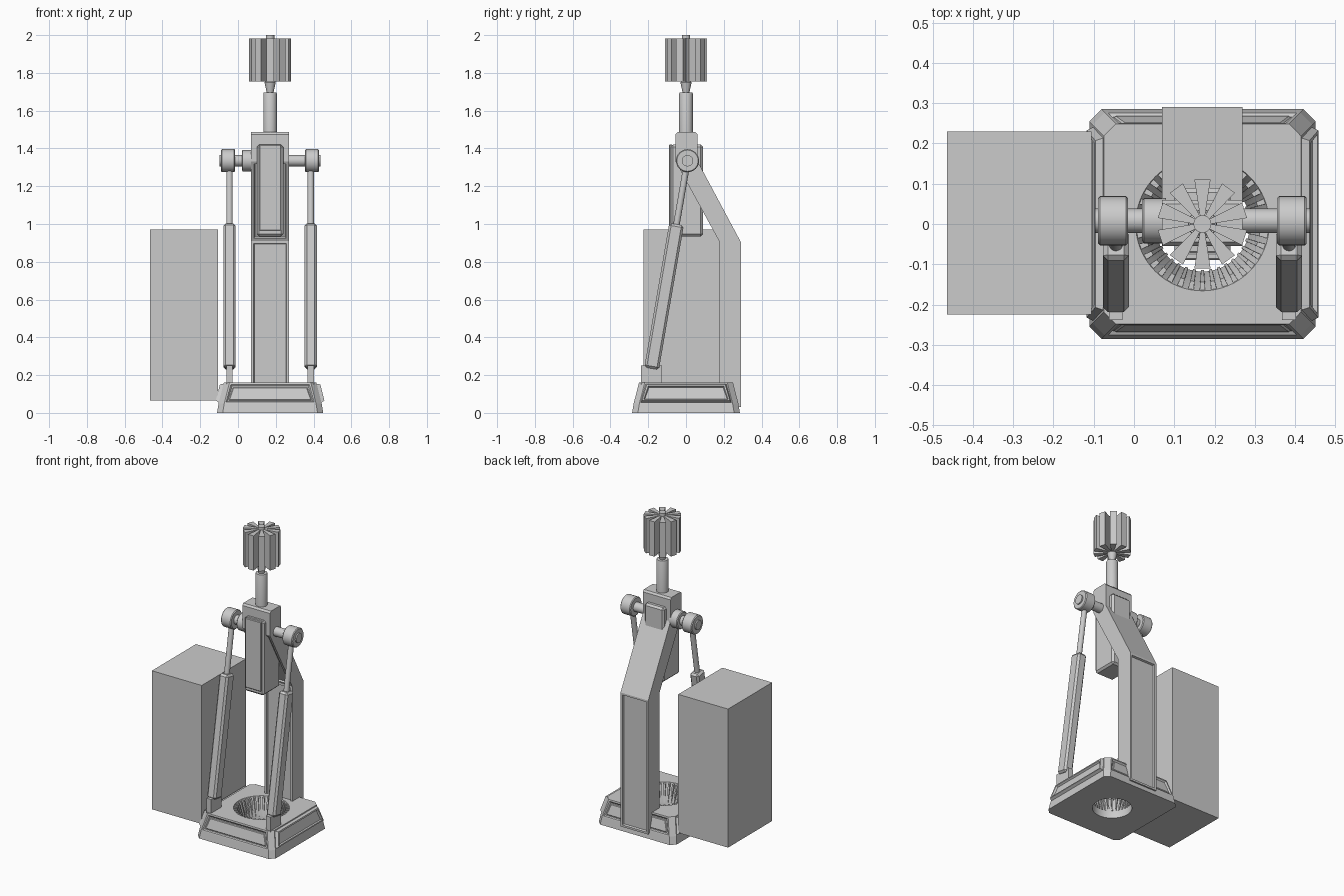
import bpy, bmesh, math
from mathutils import Vector, Matrix

if "Cube" in bpy.data.objects:
    bpy.data.objects.remove(bpy.data.objects["Cube"])

CX = 0.17  # machine centre line in x
grey = bpy.data.materials.new("light grey")
grey.diffuse_color = (0.6, 0.6, 0.6, 1)
grey.use_nodes = True
grey.node_tree.nodes["Principled BSDF"].inputs["Base Color"].default_value = grey.diffuse_color


def finish(name, bm, smooth=False):
    bmesh.ops.recalc_face_normals(bm, faces=bm.faces[:])
    me = bpy.data.meshes.new(name)
    bm.to_mesh(me)
    bm.free()
    ob = bpy.data.objects.new(name, me)
    bpy.context.collection.objects.link(ob)
    me.materials.append(grey)
    if smooth:
        bpy.ops.object.select_all(action='DESELECT')
        ob.select_set(True)
        bpy.context.view_layer.objects.active = ob
        bpy.ops.object.shade_smooth_by_angle(angle=math.radians(35))
    return ob


def box(name, lo, hi, bevel=0.0, matrix=None):
    lo, hi = Vector(lo), Vector(hi)
    bm = bmesh.new()
    bmesh.ops.create_cube(bm, size=1)
    for v in bm.verts:
        v.co = Vector(((hi[i] + lo[i]) / 2 + v.co[i] * (hi[i] - lo[i])) for i in range(3))
    if bevel:
        bmesh.ops.bevel(bm, geom=bm.edges[:], offset=bevel, segments=1, affect='EDGES')
    if matrix:
        bm.transform(matrix)
    return finish(name, bm)


def rod(name, a, b, profile, sides=32):
    """Turned part from a to b; profile is (distance along axis, radius) pairs."""
    a, b = Vector(a), Vector(b)
    rot = (b - a).to_track_quat('Z', 'Y').to_matrix().to_4x4()
    bm = bmesh.new()
    rings = [[bm.verts.new((r * math.cos(2 * math.pi * i / sides),
                            r * math.sin(2 * math.pi * i / sides), d))
              for i in range(sides)] for d, r in profile]
    for p, q in zip(rings, rings[1:]):
        for i in range(sides):
            j = (i + 1) % sides
            bm.faces.new((p[i], p[j], q[j], q[i]))
    bm.faces.new(rings[0])
    bm.faces.new(rings[-1])
    bm.transform(Matrix.Translation(a) @ rot)
    return finish(name, bm, True)


def inset(bm, faces, steps):
    for t, d in steps:
        bmesh.ops.inset_individual(bm, faces=faces, thickness=t, depth=d)


# base: chamfered tapering block with framed panels
bm = bmesh.new()
rings = []
for z, h, c in ((0, 0.281, 0.03), (0.05, 0.273, 0.03), (0.16, 0.245, 0.03)):
    k = h - c
    pts = [(h, -k), (h, k), (k, h), (-k, h), (-h, k), (-h, -k), (-k, -h), (k, -h)]
    rings.append([bm.verts.new((CX + x, y * 1.015, z)) for x, y in pts])
for p, q in zip(rings, rings[1:]):
    for i in range(8):
        bm.faces.new((p[i], p[(i + 1) % 8], q[(i + 1) % 8], q[i]))
bm.faces.new(rings[0])
bm.faces.new(rings[-1])
bmesh.ops.recalc_face_normals(bm, faces=bm.faces[:])
bm.normal_update()
upper = [f for f in bm.faces if 0.06 < f.calc_center_median().z < 0.15]
side = [f for f in upper if abs(f.normal.x) > 0.9]
front = [f for f in upper if abs(f.normal.y) > 0.9]
inset(bm, side, ((0.008, 0), (0.01, 0.018), (0.012, 0), (0.006, -0.012)))
inset(bm, front, ((0.012, 0), (0.01, -0.008), (0.008, 0), (0.006, 0.004)))
base = finish("base", bm)

# round opening through the base
cutter = rod("opening_cutter", (CX, 0, -0.05), (CX, 0, 0.2),
             ((0, 0.118), (0.1, 0.118), (0.21, 0.166), (0.25, 0.166)), 64)
cutter.hide_render = True
mod = base.modifiers.new("opening", 'BOOLEAN')
mod.operation = 'DIFFERENCE'
mod.object = cutter
bpy.context.view_layer.objects.active = base
bpy.ops.object.modifier_apply(modifier="opening")
bpy.data.objects.remove(cutter)

# ring of slanted teeth lining the opening
bm = bmesh.new()
N = 36
for i in range(N):
    m = Matrix.Translation((CX, 0, 0)) @ Matrix.Rotation(2 * math.pi * i / N, 4, 'Z')
    rows = []
    for z, r_in, r_out, w in ((0.05, 0.114, 0.125, 0.005), (0.156, 0.144, 0.17, 0.0075)):
        rows.append([bm.verts.new(m @ Vector(p)) for p in
                     ((r_in, -w * 0.7, z), (r_out, -w, z), (r_out, w, z), (r_in, w * 0.7, z))])
    p, q = rows
    bm.faces.new(p)
    bm.faces.new(q)
    for k in range(4):
        bm.faces.new((p[k], p[(k + 1) % 4], q[(k + 1) % 4], q[k]))
finish("ring_teeth", bm)

# bent column with head, recessed panels front and back
prof = [(0.29, 0.03), (0.29, 0.905), (0.06, 1.335), (0.06, 1.475), (0.05, 1.487),
        (-0.045, 1.487), (-0.055, 1.475), (-0.055, 1.33), (0.175, 0.91), (0.175, 0.03)]
bm = bmesh.new()
f = bm.faces.new([bm.verts.new((0.07, y, z)) for y, z in prof])
ext = bmesh.ops.extrude_face_region(bm, geom=[f])
for v in ext['geom']:
    if isinstance(v, bmesh.types.BMVert):
        v.co.x = 0.27
bmesh.ops.recalc_face_normals(bm, faces=bm.faces[:])
bm.normal_update()
tall = [f for f in bm.faces if abs(f.normal.y) > 0.95 and f.calc_center_median().z < 0.9]
inset(bm, tall, ((0.018, 0), (0.006, -0.012)))
slope = [f for f in bm.faces if f.normal.y < -0.5 and f.normal.z < -0.2
         and f.calc_area() > 0.05]
inset(bm, slope, ((0.022, 0), (0.006, -0.01)))
finish("column", bm)

# hanging guide block through the head
box("guide_block", (0.10, -0.08, 0.935), (0.24, 0.09, 1.42), 0.012)
box("guide_front_plate", (0.113, -0.09, 0.965), (0.228, -0.07, 1.42), 0.004)

# side cabinet
box("cabinet", (-0.465, -0.225, 0.065), (-0.105, 0.23, 0.97))

# cross shaft, hubs and pistons on both sides
PZ, PY = 1.335, 0.008
low, high = Vector((0, -0.182, 0.235)), Vector((0, PY, PZ))
tilt = (high - low).normalized()
angle = math.atan2(-tilt.y, tilt.z)
rod("cross_shaft", (-0.03, PY, PZ), (0.37, PY, PZ), ((0, 0.03), (0.4, 0.03)))
rod("inner_hub", (0.02, PY, PZ), (0.08, PY, PZ), ((0, 0.05), (0.005, 0.056), (0.06, 0.056)))
for label, x, s in (("left", -0.052, -1), ("right", 0.392, 1)):
    rod(label + "_hub", (x - s * 0.037, PY, PZ), (x + s * 0.037, PY, PZ),
        ((0, 0.056), (0.005, 0.061), (0.069, 0.061), (0.074, 0.056)))
    rod(label + "_hub_cap", (x, PY, PZ), (x + s * 0.045, PY, PZ), ((0, 0.03), (0.045, 0.03)))
    px = CX + s * 0.215
    off = Vector((px, 0, 0))
    m = Matrix.Translation(low + off) @ Matrix.Rotation(angle, 4, 'X')
    box(label + "_piston_tube", (-0.032, -0.039, 0), (0.032, 0.039, 0.775), 0.012, m)
    L = (high - low).length
    rod(label + "_piston_rod", low + off, high + off, ((0.7, 0.017), (L, 0.017)), 24)
    box(label + "_piston_foot", (px - 0.017, -0.238, 0.15), (px + 0.017, -0.128, 0.25))

# spindle and bladed head
rod("spindle", (CX, 0, 1.47), (CX, 0, 2.0),
    ((0, 0.036), (0.22, 0.036), (0.225, 0.034), (0.226, 0.018), (0.28, 0.03),
     (0.29, 0.022), (0.53, 0.022)))
bm = bmesh.new()
for i in range(10):
    m = Matrix.Translation((CX, 0, 0)) @ Matrix.Rotation(math.pi / 2 + math.pi * i / 5, 4, 'Z')
    f = bm.faces.new([bm.verts.new(m @ Vector(p)) for p in
                      ((0.012, -0.005, 1.755), (0.11, -0.02, 1.755),
                       (0.11, 0.02, 1.755), (0.012, 0.005, 1.755))])
    ext = bmesh.ops.extrude_face_region(bm, geom=[f])
    for v in ext['geom']:
        if isinstance(v, bmesh.types.BMVert):
            v.co.z = 1.982
finish("blade_head", bm)
